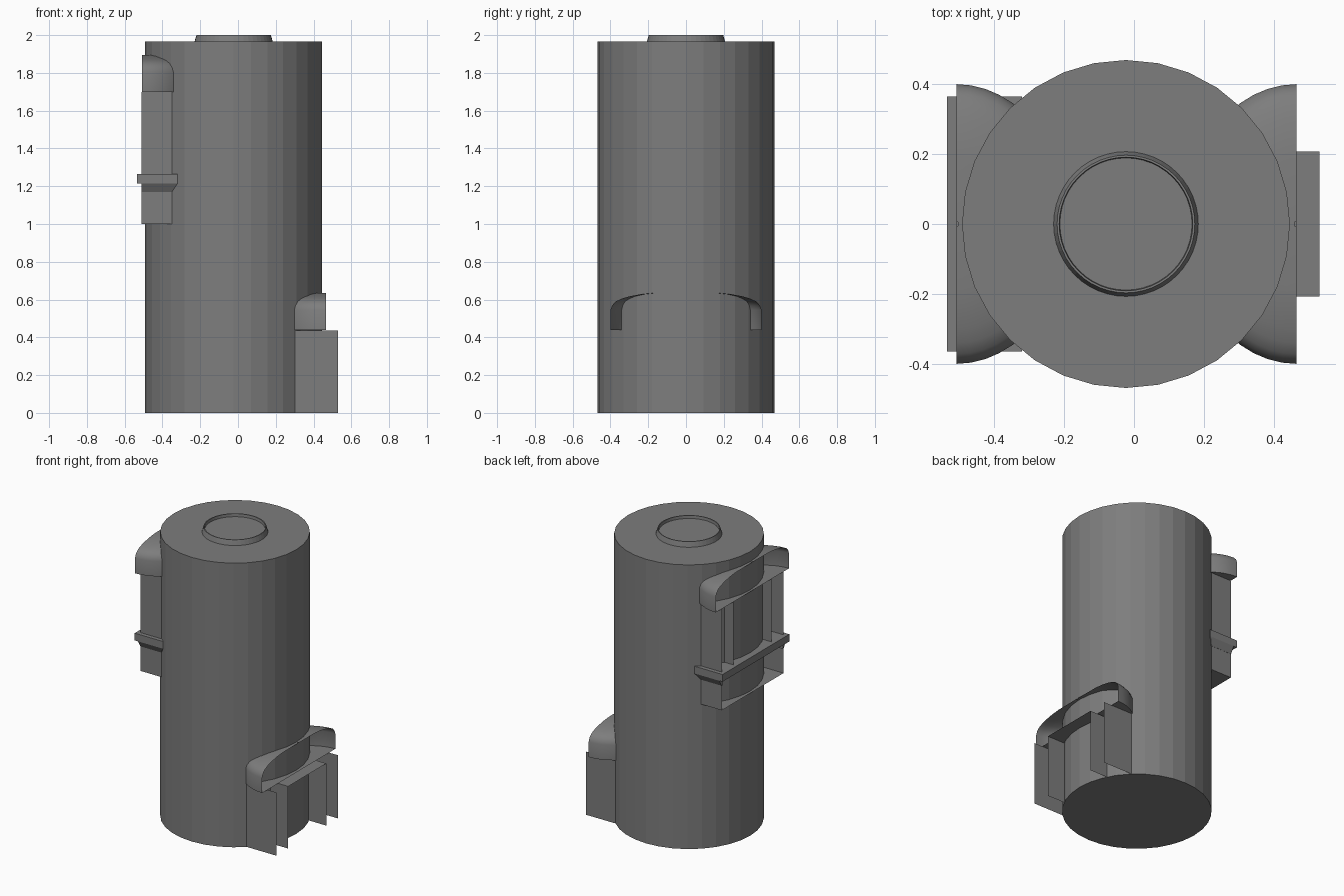
import bpy, math

if "Cube" in bpy.data.objects:
    bpy.data.objects.remove(bpy.data.objects["Cube"])

grey = bpy.data.materials.new("grey_metal")
grey.diffuse_color = (0.205, 0.205, 0.205, 1)
grey.use_nodes = True
grey.node_tree.nodes["Principled BSDF"].inputs["Base Color"].default_value = grey.diffuse_color
CX = -0.023          # axis of the tower
R = 0.469


def add_mesh(name, verts, faces, smooth=False):
    me = bpy.data.meshes.new(name)
    me.from_pydata(verts, [], faces)
    me.materials.append(grey)
    ob = bpy.data.objects.new(name, me)
    bpy.context.collection.objects.link(ob)
    if smooth:
        bpy.ops.object.select_all(action='DESELECT')
        ob.select_set(True)
        bpy.context.view_layer.objects.active = ob
        bpy.ops.object.shade_smooth_by_angle(angle=math.radians(30))
    return ob


def lathe(name, profile, n):
    """Closed solid turned from (radius, z) points, capped at both ends."""
    verts = [(CX + r * math.cos(2 * math.pi * i / n), r * math.sin(2 * math.pi * i / n), z)
             for r, z in profile for i in range(n)]
    faces = [(k * n + i, k * n + (i + 1) % n, (k + 1) * n + (i + 1) % n, (k + 1) * n + i)
             for k in range(len(profile) - 1) for i in range(n)]
    last = (len(profile) - 1) * n
    faces += [tuple(reversed(range(n))), tuple(range(last, last + n))]
    return add_mesh(name, verts, faces)


def panel(name, x0, x1, y, z0, z1):
    """Thin upright sheet running outward from the tower."""
    add_mesh(name, [(x0, y, z0), (x1, y, z0), (x1, y, z1), (x0, y, z1)], [(0, 1, 2, 3)])


def plate(name, x0, x1, hy, z):
    """Thin level sheet."""
    add_mesh(name, [(x0, -hy, z), (x1, -hy, z), (x1, hy, z), (x0, hy, z)], [(0, 1, 2, 3)])


def frustum(name, lower, upper):
    """Box between two (x0, x1, y0, y1, z) rectangles."""
    verts = []
    for x0, x1, y0, y1, z in (lower, upper):
        verts += [(x0, y0, z), (x1, y0, z), (x1, y1, z), (x0, y1, z)]
    faces = [(3, 2, 1, 0), (4, 5, 6, 7)]
    faces += [(i, (i + 1) % 4, 4 + (i + 1) % 4, 4 + i) for i in range(4)]
    add_mesh(name, verts, faces)


def hood(name, x_open, side, z0):
    """Half-dome shell, open outward, with a floor."""
    n, depth, half = 24, 0.32, 0.40
    rings = [(1, 0), (1, 0.105), (0.975, 0.13), (0.93, 0.15), (0.85, 0.165),
             (0.75, 0.177), (0.6, 0.188), (0.45, 0.194), (0.02, 0.195)]
    verts, faces = [], []
    for s, h in rings:
        for i in range(n + 1):
            t = -math.pi / 2 + math.pi * i / n
            verts.append((x_open - side * depth * s * math.cos(t), half * s * math.sin(t), z0 + h))
    m = n + 1
    for k in range(len(rings) - 1):
        for i in range(n):
            f = (k * m + i, k * m + i + 1, (k + 1) * m + i + 1, (k + 1) * m + i)
            faces.append(f[::-1] if side > 0 else f)
    add_mesh(name, verts, faces, smooth=True)
    add_mesh(name + "_floor", verts[:m], [tuple(range(m))])


# Tower body and raised rim on the roof
lathe("tower", [(R, 0), (R, 1.965)], 32)
lathe("roof_rim", [(0.207, 1.965), (0.2, 1.99), (0.197, 2.0), (0.191, 2.0), (0.189, 1.98)], 48)

# Hoods over the doorway (right) and the window (left)
hood("door_hood", 0.465, 1, 0.44)
hood("window_hood", -0.508, -1, 1.70)

# Doorway panels and lintel
for s, tag in ((-1, "front"), (1, "back")):
    panel("door_outer_panel_" + tag, 0.30, 0.53, s * 0.337, 0, 0.437)
    panel("door_inner_panel_" + tag, 0.38, 0.53, s * 0.208, 0, 0.43)
plate("door_lintel", 0.38, 0.53, 0.208, 0.43)

# Window panels, sill with flared brackets, and bottom
for s, tag in ((-1, "front"), (1, "back")):
    panel("window_outer_panel_" + tag, -0.35, -0.51, s * 0.337, 1.0, 1.70)
    panel("window_inner_panel_" + tag, -0.42, -0.51, s * 0.208, 1.265, 1.70)
    a, b, c = s * 0.33, s * 0.338, s * 0.365
    frustum("sill_bracket_" + tag,
            (-0.51, -0.35, min(a, b), max(a, b), 1.17),
            (-0.51, -0.32, min(a, c), max(a, c), 1.215))
frustum("window_sill", (-0.535, -0.32, -0.365, 0.365, 1.215), (-0.535, -0.32, -0.365, 0.365, 1.265))
plate("window_bottom", -0.51, -0.35, 0.337, 1.0)
